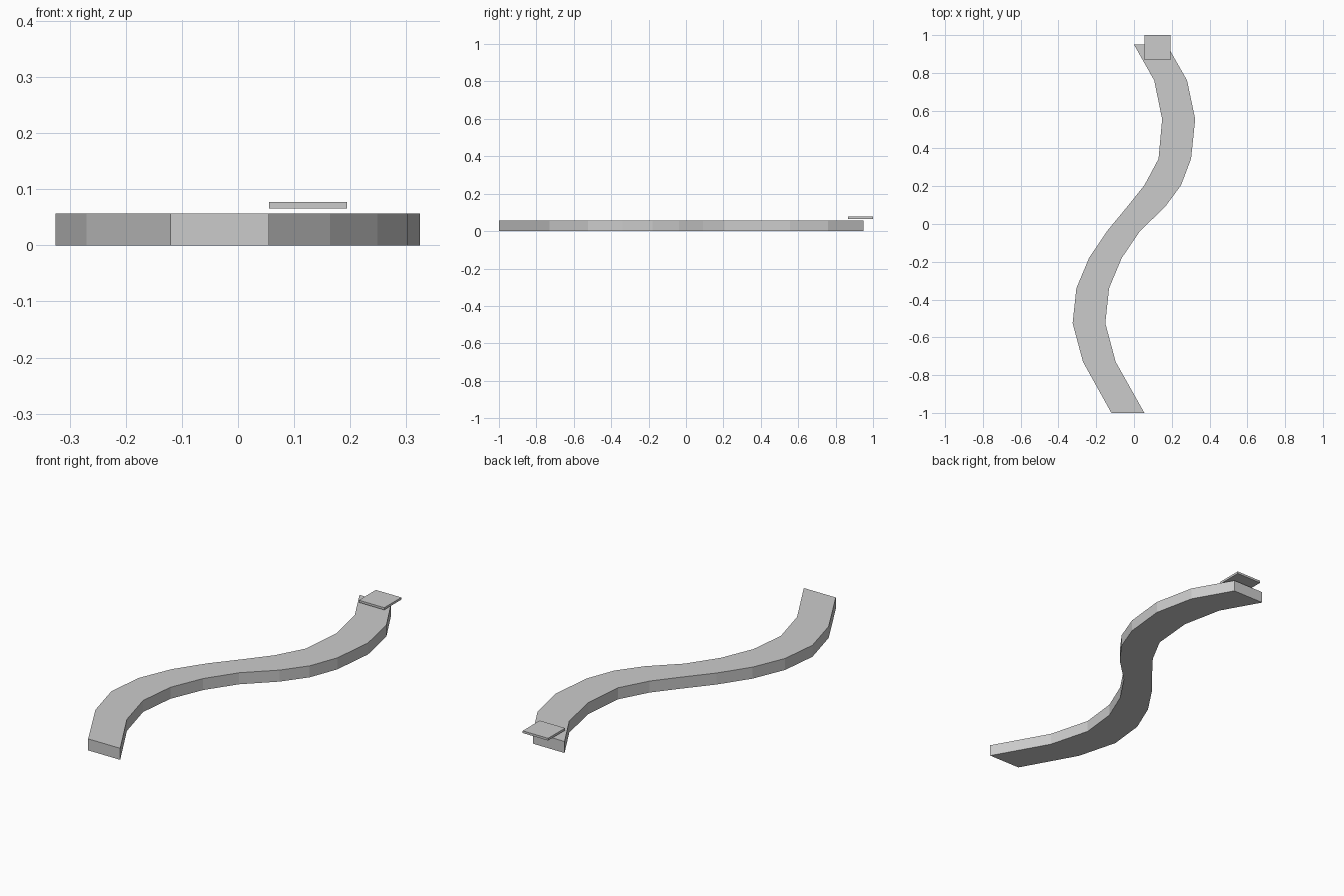
import bpy
import bmesh

cube = bpy.data.objects.get("Cube")
if cube:
    bpy.data.objects.remove(cube, do_unlink=True)

GREY = (0.6, 0.6, 0.6, 1.0)
grey = bpy.data.materials.new("plain grey")
grey.use_nodes = True
grey.diffuse_color = GREY
grey.node_tree.nodes["Principled BSDF"].inputs["Base Color"].default_value = GREY


def slab(name, sections, bottom, top):
    """Sweep a box section through (y, left x, right x) stations."""
    bm = bmesh.new()
    rings = []
    for y, left, right in sections:
        corners = ((left, bottom), (right, bottom), (right, top), (left, top))
        rings.append([bm.verts.new((x, y, z)) for x, z in corners])
    for a, b in zip(rings, rings[1:]):
        for i in range(4):
            j = (i + 1) % 4
            bm.faces.new((a[i], a[j], b[j], b[i]))
    bm.faces.new(rings[0])
    bm.faces.new(rings[-1])
    bmesh.ops.recalc_face_normals(bm, faces=bm.faces)
    mesh = bpy.data.meshes.new(name)
    bm.to_mesh(mesh)
    bm.free()
    mesh.materials.append(grey)
    obj = bpy.data.objects.new(name, mesh)
    bpy.context.collection.objects.link(obj)
    return obj


# Winding path: stations from front to back
path = [
    (-1.0, -0.12, 0.055),
    (-0.73, -0.27, -0.097),
    (-0.525, -0.325, -0.152),
    (-0.34, -0.305, -0.132),
    (-0.18, -0.238, -0.065),
    (-0.037, -0.142, 0.032),
    (0.09, -0.037, 0.164),
    (0.205, 0.055, 0.249),
    (0.345, 0.13, 0.302),
    (0.555, 0.149, 0.324),
    (0.76, 0.107, 0.281),
    (0.95, 0.0, 0.173),
]
slab("winding_path", path, 0.0, 0.057)

# Small plate hovering above the back end
slab("end_plate", [(0.867, 0.055, 0.194), (1.0, 0.055, 0.194)], 0.066, 0.077)
